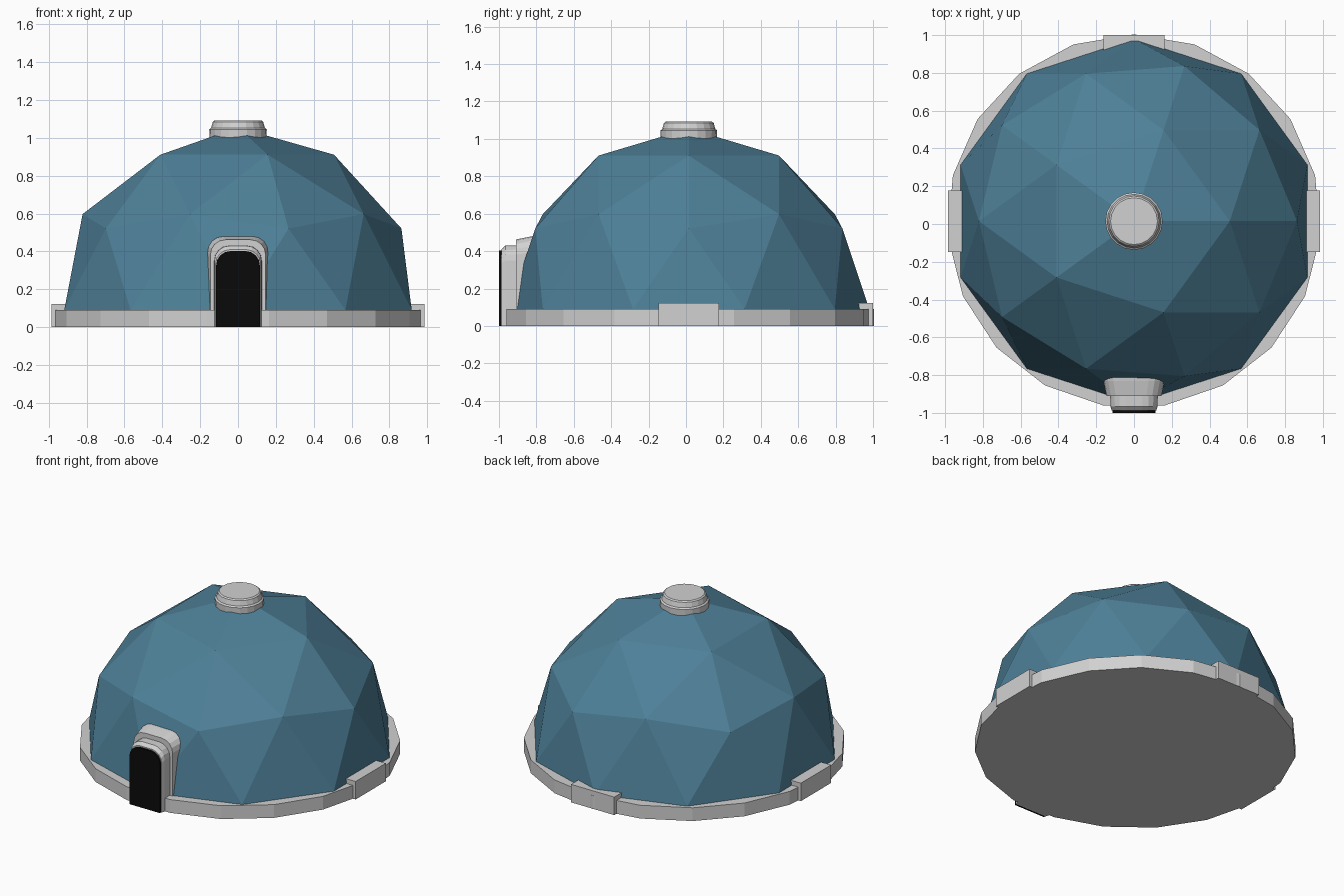
import bpy, bmesh, math
from mathutils import Vector, Matrix

if "Cube" in bpy.data.objects:
    bpy.data.objects.remove(bpy.data.objects["Cube"])

CY = 0.015  # dome centre sits slightly back because the door sticks out in front


def material(name, rgb):
    m = bpy.data.materials.new(name)
    m.diffuse_color = (*rgb, 1)
    m.use_nodes = True
    m.node_tree.nodes["Principled BSDF"].inputs["Base Color"].default_value = m.diffuse_color
    return m


blue = material("dome blue", (0.076, 0.216, 0.314))
grey = material("light grey", (0.64, 0.64, 0.64))
black = material("door black", (0.003, 0.003, 0.003))


def finish(name, bm, mat):
    bmesh.ops.recalc_face_normals(bm, faces=bm.faces)
    mesh = bpy.data.meshes.new(name)
    bm.to_mesh(mesh)
    bm.free()
    mesh.materials.append(mat)
    ob = bpy.data.objects.new(name, mesh)
    bpy.context.collection.objects.link(ob)
    return ob


def loft(name, rings, mat):
    """Skin a closed solid through rings of equal point count."""
    bm = bmesh.new()
    vs = [[bm.verts.new(p) for p in ring] for ring in rings]
    n = len(vs[0])
    for a, b in zip(vs, vs[1:]):
        for i in range(n):
            j = (i + 1) % n
            bm.faces.new((a[i], a[j], b[j], b[i]))
    bm.faces.new(vs[0])
    bm.faces.new(vs[-1])
    return finish(name, bm, mat)


def circle(r, z, n):
    angles = [math.pi / 2 + math.tau * i / n for i in range(n)]
    return [(r * math.cos(a), CY + r * math.sin(a), z) for a in angles]


def arch(y, w, h, r, steps=4):
    """Doorway outline: half width w, height h, rounded top corners of radius r."""
    pts = [(w, y, 0)]
    for cx, start in ((w - r, 0), (r - w, math.pi / 2)):
        for i in range(steps + 1):
            a = start + math.pi / 2 * i / steps
            pts.append((cx + r * math.cos(a), y, h - r + r * math.sin(a)))
    return pts + [(-w, y, 0)]


# Faceted dome: upper half of a two-level icosphere
bm = bmesh.new()
bmesh.ops.create_icosphere(bm, subdivisions=2, radius=0.965)
bmesh.ops.delete(bm, geom=[v for v in bm.verts if v.co.z < -0.01], context='VERTS')
bmesh.ops.translate(bm, verts=bm.verts, vec=(0, CY, 0.09))
finish("dome", bm, blue)

# Foundation disc with 19 sides
loft("foundation", [circle(0.989, 0, 19), circle(0.989, 0.09, 19)], grey)

# Foundation blocks on the right, back and left
for name, turn in (("right_block", 0), ("back_block", 90), ("left_block", 180)):
    bm = bmesh.new()
    bmesh.ops.create_cube(bm, size=1)
    bmesh.ops.scale(bm, verts=bm.verts, vec=(0.105, 0.324, 0.122))
    bmesh.ops.translate(bm, verts=bm.verts, vec=(0.9335, 0, 0.061))
    bmesh.ops.transform(bm, verts=bm.verts,
                        matrix=Matrix.Translation((0, CY, 0)) @ Matrix.Rotation(math.radians(turn), 4, 'Z'))
    finish(name, bm, grey)

# Roof vent
vent = [(0.15, 0.97), (0.152, 1.045), (0.142, 1.053), (0.133, 1.085), (0.124, 1.092)]
loft("roof_vent", [circle(r, z, 20) for r, z in vent], grey)

# Door: flared frame against the dome, inner tunnel, black door plate
loft("door_frame", [arch(-0.76, 0.165, 0.485, 0.085), arch(-0.83, 0.162, 0.478, 0.085),
                    arch(-0.91, 0.146, 0.462, 0.08)], grey)
loft("door_tunnel", [arch(-0.85, 0.127, 0.432, 0.08), arch(-0.965, 0.125, 0.43, 0.08),
                     arch(-0.987, 0.118, 0.41, 0.075)], grey)
loft("door", [arch(-0.985, 0.115, 0.402, 0.075), arch(-1.0, 0.115, 0.402, 0.075)], black)
